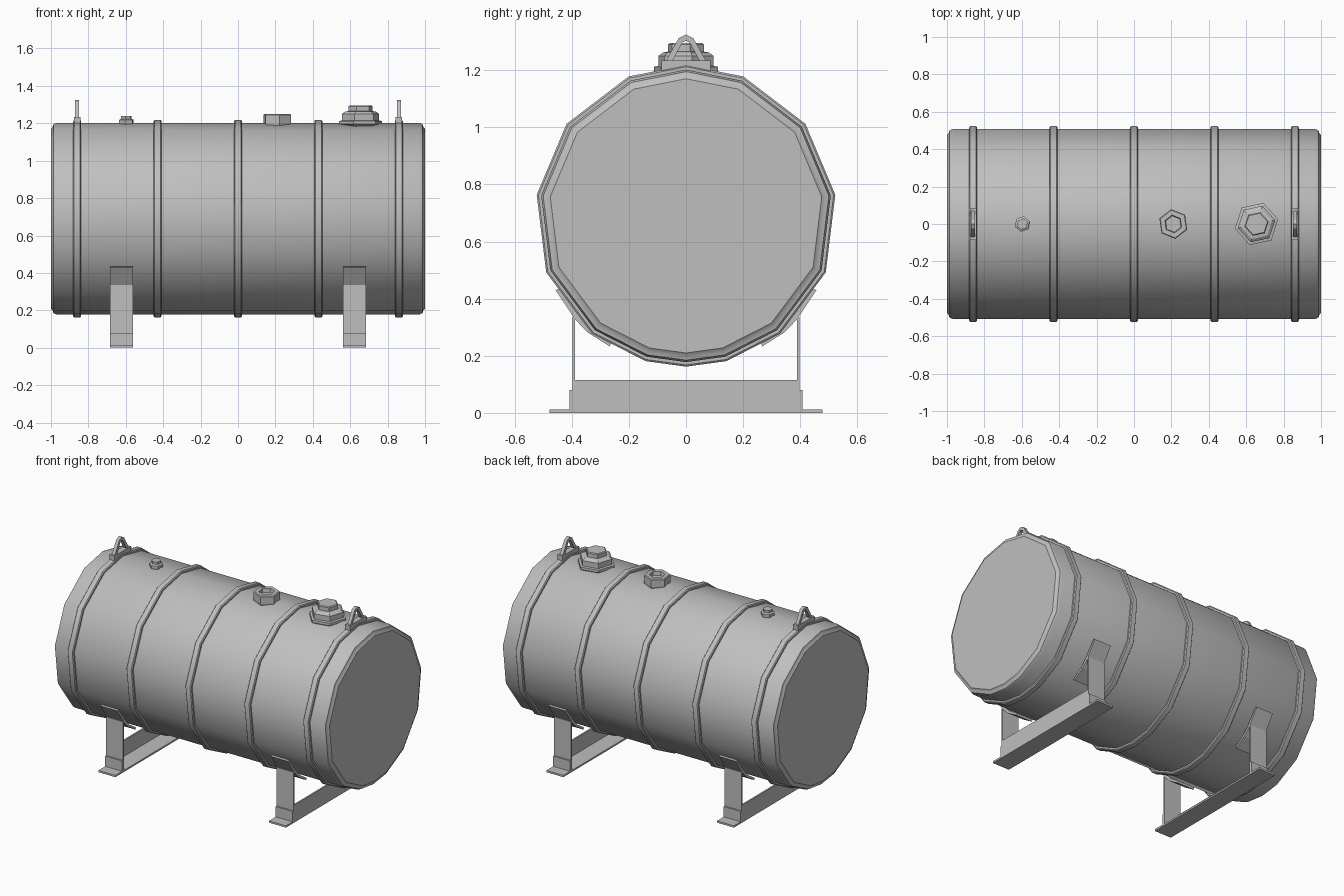
import bpy, bmesh, math
from mathutils import Matrix

cube = bpy.data.objects.get("Cube")
if cube:
    bpy.data.objects.remove(cube, do_unlink=True)

steel = bpy.data.materials.new("grey_steel")
steel.use_nodes = True
colour = (0.52, 0.52, 0.52, 1)
steel.diffuse_color = colour
steel.node_tree.nodes["Principled BSDF"].inputs["Base Color"].default_value = colour

AXIS_Z = 0.69
HALF = [22.4, 52.4, 82, 112, 141.5, 164.5]
ANGLES = [0] + HALF + [180] + [360 - a for a in reversed(HALF)]


def finish(name, bm, smooth=None):
    bmesh.ops.recalc_face_normals(bm, faces=bm.faces)
    mesh = bpy.data.meshes.new(name)
    bm.to_mesh(mesh)
    bm.free()
    mesh.materials.append(steel)
    obj = bpy.data.objects.new(name, mesh)
    bpy.context.collection.objects.link(obj)
    if smooth:
        bpy.ops.object.select_all(action='DESELECT')
        obj.select_set(True)
        bpy.context.view_layer.objects.active = obj
        bpy.ops.object.shade_smooth_by_angle(angle=math.radians(smooth))
    return obj


def loft(name, loops, capped=True, closed=False, smooth=None):
    """Bridge matching loops of points into one skin."""
    bm = bmesh.new()
    rows = [[bm.verts.new(p) for p in loop] for loop in loops]
    n = len(rows[0])
    pairs = list(zip(rows, rows[1:])) + ([(rows[-1], rows[0])] if closed else [])
    for a, b in pairs:
        for i in range(n):
            j = (i + 1) % n
            bm.faces.new((a[i], a[j], b[j], b[i]))
    if capped:
        bm.faces.new(rows[0])
        bm.faces.new(rows[-1])
    return finish(name, bm, smooth)


def tank_loop(x, r):
    return [(x, r * math.sin(math.radians(a)), AXIS_Z + r * math.cos(math.radians(a)))
            for a in ANGLES]


def hex_stack(name, x, rot, sections):
    """Hexagonal fitting from (z, radius) sections."""
    turns = [math.radians(rot + 60 * k) for k in range(6)]
    return loft(name, [[(x + r * math.cos(t), r * math.sin(t), z) for t in turns]
                       for z, r in sections])


def box(name, x, y, z):
    bm = bmesh.new()
    spans = (x, y, z)
    size = [b - a for a, b in spans]
    mid = [(a + b) / 2 for a, b in spans]
    bmesh.ops.create_cube(bm, size=1, matrix=Matrix.Translation(mid) @ Matrix.Diagonal((*size, 1)))
    return finish(name, bm)


def extrude_yz(name, outline, x0, x1):
    return loft(name, [[(x, y, z) for y, z in outline] for x in (x0, x1)])


# Tank shell with softened rims and flat raised ends
ends = [(1.0, 0.48), (0.99, 0.492), (0.987, 0.505), (0.97, 0.512)]
shell = [(-x, r) for x, r in ends] + [(x, r) for x, r in reversed(ends)]
loft("tank_shell", [tank_loop(x, r) for x, r in shell], smooth=38)

# Raised bands
for i in range(5):
    x = -0.86 + 0.43 * i
    band = [(x - 0.021, 0.5), (x - 0.021, 0.522), (x - 0.016, 0.528),
            (x + 0.016, 0.528), (x + 0.021, 0.522), (x + 0.021, 0.5)]
    loft(f"tank_band_{i + 1}", [tank_loop(*s) for s in band],
         capped=False, closed=True, smooth=38)

# Top fittings
hex_stack("small_plug", -0.597, 20,
          [(1.18, 0.035), (1.2, 0.042), (1.218, 0.042), (1.224, 0.03), (1.24, 0.03)])
hex_stack("vent_fitting", 0.21, 38,
          [(1.18, 0.075), (1.2, 0.08), (1.245, 0.08), (1.25, 0.075),
           (1.25, 0.048), (1.225, 0.044)])
hex_stack("filler_cap", 0.655, 12,
          [(1.18, 0.09), (1.195, 0.118), (1.212, 0.118), (1.215, 0.102), (1.25, 0.102),
           (1.262, 0.085), (1.265, 0.066), (1.29, 0.066), (1.295, 0.06)])

# Lifting lugs: a foot block and a bent bar
for label, x in (("right", -0.86), ("left", 0.86)):
    box(f"lug_base_{label}", (x - 0.018, x + 0.018), (-0.085, 0.085), (1.18, 1.234))
    side = [(0.075, 1.225), (0.025, 1.313), (0, 1.325)]
    inner = [(0, 1.303), (0.012, 1.298), (0.052, 1.225)]
    outer_arc = side + [(-y, z) for y, z in reversed(side[:-1])]
    inner_arc = [(-y, z) for y, z in reversed(inner[1:])] + inner
    extrude_yz(f"lug_loop_{label}", outer_arc + inner_arc, x - 0.011, x + 0.011)

# Support frames: angle beam, uprights, feet and saddle pads
for label, s in (("right", -1), ("left", 1)):
    x0, x1 = sorted((s * 0.561, s * 0.684))
    web = sorted((s * 0.674, s * 0.684))
    box(f"beam_web_{label}", web, (-0.395, 0.395), (0, 0.115))
    box(f"beam_base_{label}", (x0, x1), (-0.4, 0.4), (0, 0.011))
    for end, d in (("front", -1), ("back", 1)):
        def part(name, ya, yb, z):
            box(f"{name}_{label}_{end}", (x0, x1), sorted((d * ya, d * yb)), z)
        part("upright", 0.389, 0.398, (0, 0.335))
        part("upright_cuff", 0.396, 0.408, (0, 0.08))
        part("foot", 0.39, 0.478, (0, 0.012))
        pad = [(0.457, 0.43), (0.389, 0.328), (0.345, 0.282), (0.267, 0.233),
               (0.262, 0.246), (0.33, 0.29), (0.38, 0.345), (0.444, 0.434)]
        extrude_yz(f"saddle_pad_{label}_{end}", [(d * y, z) for y, z in pad], x0, x1)
